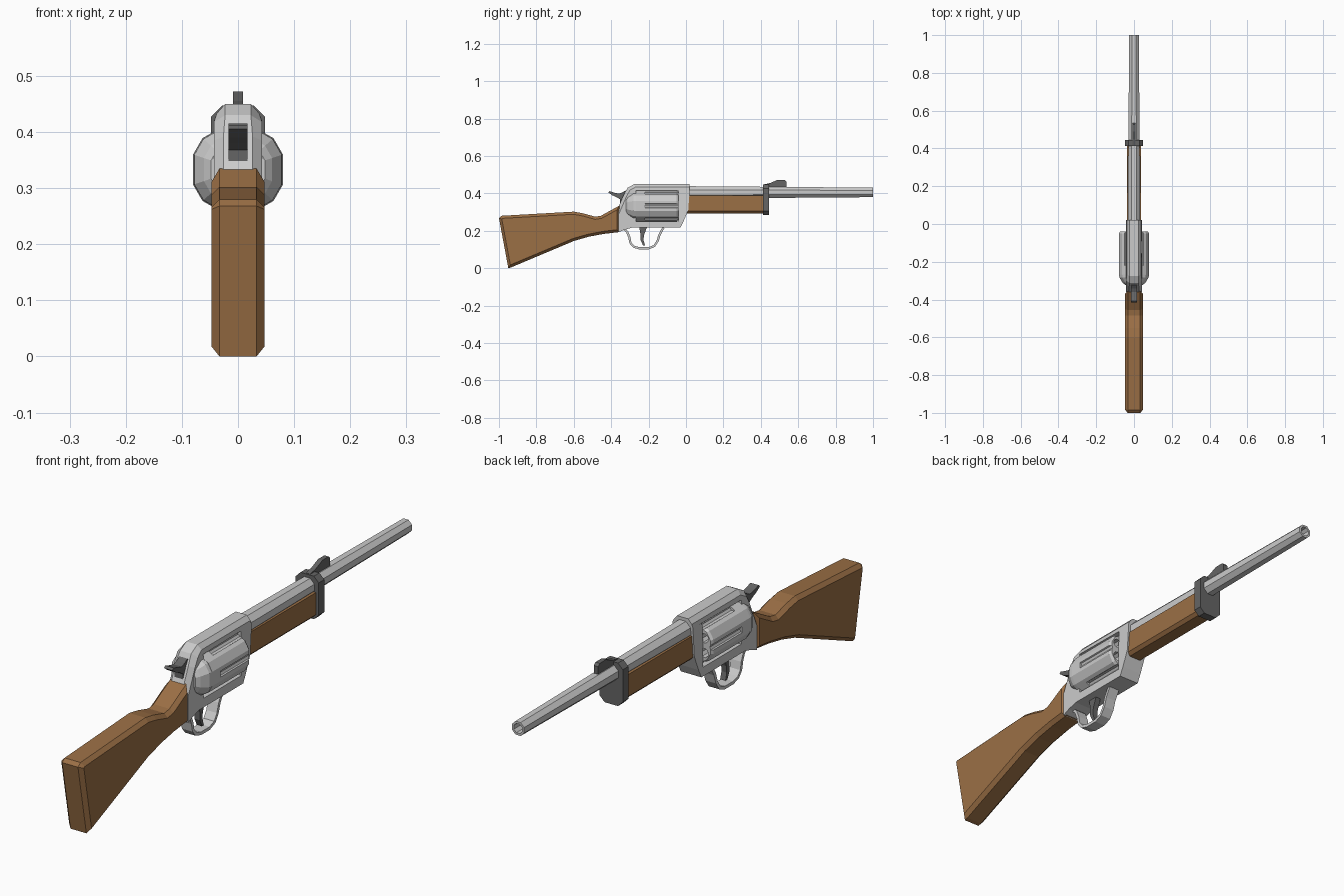
import bpy, bmesh, math
from mathutils import Vector

if "Cube" in bpy.data.objects:
    bpy.data.objects.remove(bpy.data.objects["Cube"])


def material(name, rgb):
    m = bpy.data.materials.new(name)
    m.diffuse_color = (*rgb, 1)
    m.use_nodes = True
    m.node_tree.nodes["Principled BSDF"].inputs["Base Color"].default_value = m.diffuse_color
    return m


WOOD = material("wood", (0.33, 0.16, 0.06))
DARK = material("dark_steel", (0.13, 0.13, 0.13))


def finish(bm, name, mat=None):
    bmesh.ops.recalc_face_normals(bm, faces=bm.faces)
    me = bpy.data.meshes.new(name)
    bm.to_mesh(me)
    bm.free()
    ob = bpy.data.objects.new(name, me)
    bpy.context.collection.objects.link(ob)
    if mat:
        me.materials.append(mat)
    return ob


def prism(name, pts, half, mat=None, chamfer=0, keep=lambda v: True):
    """Side profile (y, z) extruded across x, with chamfered rims."""
    bm = bmesh.new()
    f = bm.faces.new([bm.verts.new((-half, y, z)) for y, z in pts])
    ext = bmesh.ops.extrude_face_region(bm, geom=[f])["geom"]
    for v in ext:
        if isinstance(v, bmesh.types.BMVert):
            v.co.x = half
    bmesh.ops.recalc_face_normals(bm, faces=bm.faces)
    if chamfer:
        rims = [e for e in bm.edges
                if abs(e.verts[0].co.x - e.verts[1].co.x) < 1e-6
                and all(keep(v.co) for v in e.verts)]
        bmesh.ops.bevel(bm, geom=rims, offset=chamfer, segments=1,
                        affect='EDGES', profile=0.5)
    return finish(bm, name, mat)


def loft(name, rings, mat=None):
    """Skin a series of equal-length rings and cap both ends."""
    bm = bmesh.new()
    vr = [[bm.verts.new(p) for p in r] for r in rings]
    n = len(vr[0])
    for a, b in zip(vr, vr[1:]):
        for i in range(n):
            bm.faces.new((a[i], a[(i + 1) % n], b[(i + 1) % n], b[i]))
    bm.faces.new(vr[0])
    bm.faces.new(vr[-1])
    return finish(bm, name, mat)


def ring(y, r, z, angles, x=0):
    return [(x + r * math.cos(math.radians(a)), y, z + r * math.sin(math.radians(a)))
            for a in angles]


def cut(ob, cutters):
    for c in cutters:
        c.hide_render = True
        m = ob.modifiers.new("cut", 'BOOLEAN')
        m.operation, m.object, m.solver = 'DIFFERENCE', c, 'EXACT'
    dg = bpy.context.evaluated_depsgraph_get()
    me = bpy.data.meshes.new_from_object(ob.evaluated_get(dg))
    ob.modifiers.clear()
    ob.data = me
    for c in cutters:
        bpy.data.objects.remove(c)


def strip(path, t):
    """Closed outline of a bent strip of thickness t."""
    p = [Vector(q) for q in path]
    a, b = [], []
    for i, q in enumerate(p):
        d = (p[min(i + 1, len(p) - 1)] - p[max(i - 1, 0)]).normalized()
        n = Vector((-d.y, d.x)) * t / 2
        a.append(q + n)
        b.append(q - n)
    return a + b[::-1]


# Wooden shoulder stock and fore-end
prism("stock", [(-1, 0.268), (-0.985, 0.28), (-0.6, 0.302), (-0.55, 0.293), (-0.485, 0.275),
                (-0.455, 0.28), (-0.355, 0.335), (-0.355, 0.193), (-0.44, 0.183),
                (-0.52, 0.168), (-0.6, 0.145), (-0.935, 0.004), (-0.95, 0)],
      0.047, WOOD, 0.014)
prism("fore_end", [(-0.01, 0.293), (0.42, 0.293), (0.42, 0.388), (-0.01, 0.388)],
      0.037, WOOD, 0.012, lambda c: c.z < 0.3)

# Frame with a window for the cylinder
frame = prism("frame", [(-0.36, 0.192), (-0.36, 0.33), (-0.333, 0.392), (-0.312, 0.43),
                        (-0.275, 0.45), (0.02, 0.45), (0.02, 0.42), (0.012, 0.31),
                        (-0.013, 0.25), (-0.03, 0.216), (-0.29, 0.216), (-0.33, 0.205)],
              0.043, None, 0.017, lambda c: c.z > 0.32 and not (c.y > 0 and c.z < 0.44))
for v in frame.data.vertices:
    if v.co.z > 0.425:
        v.co.x *= 0.88
cut(frame, [prism("window_cutter", [(-0.268, 0.25), (-0.04, 0.25), (-0.04, 0.416),
                                    (-0.268, 0.416)], 0.2)])

# Cylinder: alternating wide and narrow flats, chambers and flutes
AXIS = 0.333
flats = [a + s for a in range(0, 360, 60) for s in (-18.6, 18.6)]
cylinder = loft("cylinder", [ring(-0.268, 0.0845, AXIS, flats), ring(-0.05, 0.0845, AXIS, flats),
                             ring(-0.04, 0.078, AXIS, flats)])
cutters = []
for k in range(6):
    for ang, dist, r, start in ((60 * k + 30, 0.055, 0.018, -0.12), (60 * k, 0.084, 0.013, -0.22)):
        a = math.radians(ang)
        x, z = dist * math.cos(a), AXIS + dist * math.sin(a)
        angs = [ang + i * 45 for i in range(8)]
        cutters.append(loft("cutter", [ring(start, r, z, angs, x), ring(0, r, z, angs, x)]))
cut(cylinder, cutters)

# Recoil shield behind the cylinder
loft("recoil_shield", [ring(y, 0.0845 * s, AXIS, flats)
                       for y, s in ((-0.262, 0.99), (-0.282, 0.97), (-0.31, 0.76), (-0.322, 0.6))])

# Tapered octagonal barrel with an open bore
octa = [22.5 + 45 * i for i in range(8)]
loft("barrel", [ring(y, r, 0.405, octa) for y, r in
                ((0, 0.036), (1, 0.0275), (1, 0.019), (0.8, 0.019))])

# Barrel band and front sight
w, c = 0.048, 0.02
band = [(-w, 0.285 + c), (-w + c, 0.285), (w - c, 0.285), (w, 0.285 + c),
        (w, 0.447 - c), (w - c, 0.447), (-w + c, 0.447), (-w, 0.447 - c)]
loft("barrel_band", [[(x, y, z) for x, z in band] for y in (0.412, 0.445)], DARK)
prism("front_sight", [(0.417, 0.43), (0.417, 0.448), (0.45, 0.455), (0.49, 0.472),
                      (0.527, 0.472), (0.536, 0.463), (0.536, 0.43)], 0.009, DARK)

# Hammer
prism("hammer", [(-0.32, 0.345), (-0.353, 0.348), (-0.353, 0.368), (-0.372, 0.38),
                 (-0.395, 0.39), (-0.416, 0.405), (-0.408, 0.412), (-0.385, 0.404),
                 (-0.36, 0.398), (-0.342, 0.404), (-0.325, 0.415), (-0.3, 0.39)], 0.017, DARK)

# Trigger guard and trigger
prism("trigger_guard", strip([(-0.335, 0.212), (-0.315, 0.195), (-0.303, 0.165), (-0.297, 0.135),
                              (-0.28, 0.115), (-0.25, 0.106), (-0.2, 0.106), (-0.17, 0.118),
                              (-0.152, 0.145), (-0.141, 0.18), (-0.12, 0.218)], 0.012), 0.022)
prism("trigger", [(-0.25, 0.22), (-0.243, 0.18), (-0.243, 0.15), (-0.23, 0.122), (-0.219, 0.122),
                  (-0.227, 0.15), (-0.225, 0.175), (-0.208, 0.22)], 0.011, DARK)
